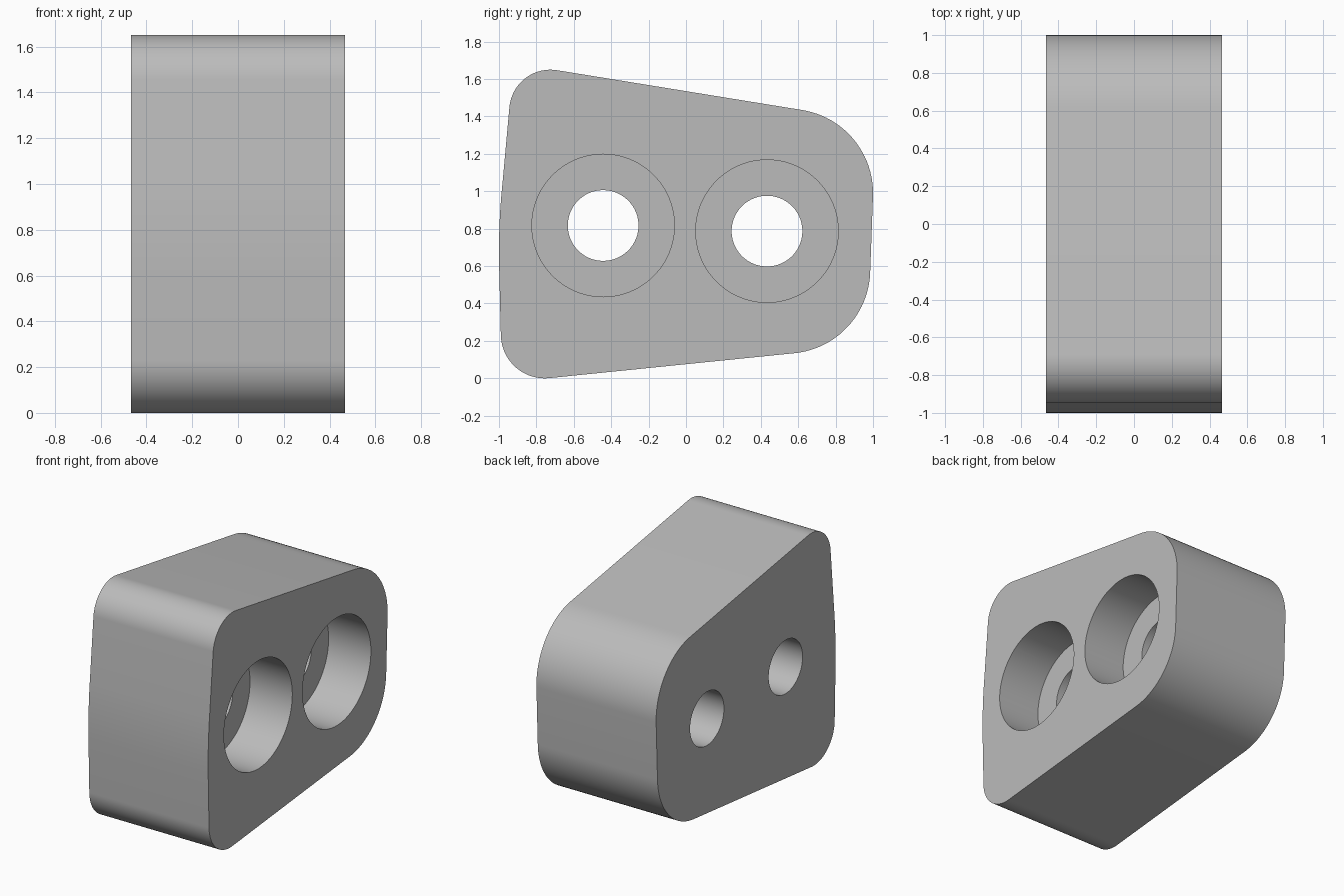
import bpy
import bmesh
from math import radians, cos, sin
from mathutils import Matrix

cube = bpy.data.objects.get("Cube")
if cube:
    bpy.data.objects.remove(cube, do_unlink=True)

HALF = 0.467          # half the block width
BORE_DEPTH = 0.33     # depth of the wide counterbores

grey = bpy.data.materials.new("plain grey")
grey.use_nodes = True
colour = (0.5, 0.5, 0.5, 1)
grey.diffuse_color = colour
grey.node_tree.nodes["Principled BSDF"].inputs["Base Color"].default_value = colour


def new_object(name, bm):
    bmesh.ops.recalc_face_normals(bm, faces=bm.faces)
    mesh = bpy.data.meshes.new(name)
    bm.to_mesh(mesh)
    bm.free()
    mesh.materials.append(grey)
    obj = bpy.data.objects.new(name, mesh)
    bpy.context.collection.objects.link(obj)
    return obj


def cylinder(name, y, z, radius, x0, x1):
    bm = bmesh.new()
    place = Matrix.Translation(((x0 + x1) / 2, y, z)) @ Matrix.Rotation(radians(90), 4, "Y")
    bmesh.ops.create_cone(bm, cap_ends=True, segments=96, radius1=radius,
                          radius2=radius, depth=x1 - x0, matrix=place)
    return new_object(name, bm)


# Block outline: tangent arcs (centre y, centre z, radius, start, end, steps)
arcs = [
    (0.535, 0.582, 0.45, -84.3, -2.1, 24),
    (0.55, 0.99, 0.45, -2.1, 80.8, 24),
    (-0.725, 1.43, 0.22, 80.8, 174, 24),
    (2.5, 0.68, 3.5, 174, 181.4, 12),
    (-0.755, 0.235, 0.235, 181.4, 275.7, 24),
]
bm = bmesh.new()
outline = []
for cy, cz, r, start, end, steps in arcs:
    for i in range(steps + 1):
        a = radians(start + (end - start) * i / steps)
        outline.append(bm.verts.new((-HALF, cy + r * cos(a), cz + r * sin(a))))
face = bm.faces.new(outline)
side = bmesh.ops.extrude_face_region(bm, geom=[face], use_keep_orig=True)
moved = [v for v in side["geom"] if isinstance(v, bmesh.types.BMVert)]
bmesh.ops.translate(bm, verts=moved, vec=(2 * HALF, 0, 0))
block = new_object("bored_block", bm)

# Two stepped holes: narrow all the way through, wide from the +x face
cutters = []
for label, y, z in (("front", -0.443, 0.817), ("back", 0.433, 0.787)):
    cutters.append(cylinder(label + "_through_hole", y, z, 0.189, -1, 1))
    cutters.append(cylinder(label + "_counterbore", y, z, 0.381, HALF - BORE_DEPTH, 1))

bpy.context.view_layer.objects.active = block
block.select_set(True)
for cutter in cutters:
    cutter.hide_render = True
    mod = block.modifiers.new(cutter.name, "BOOLEAN")
    mod.operation = "DIFFERENCE"
    mod.solver = "EXACT"
    mod.object = cutter
    bpy.ops.object.modifier_apply(modifier=mod.name)
for cutter in cutters:
    bpy.data.objects.remove(cutter, do_unlink=True)

bpy.ops.object.shade_smooth_by_angle(angle=radians(30))
